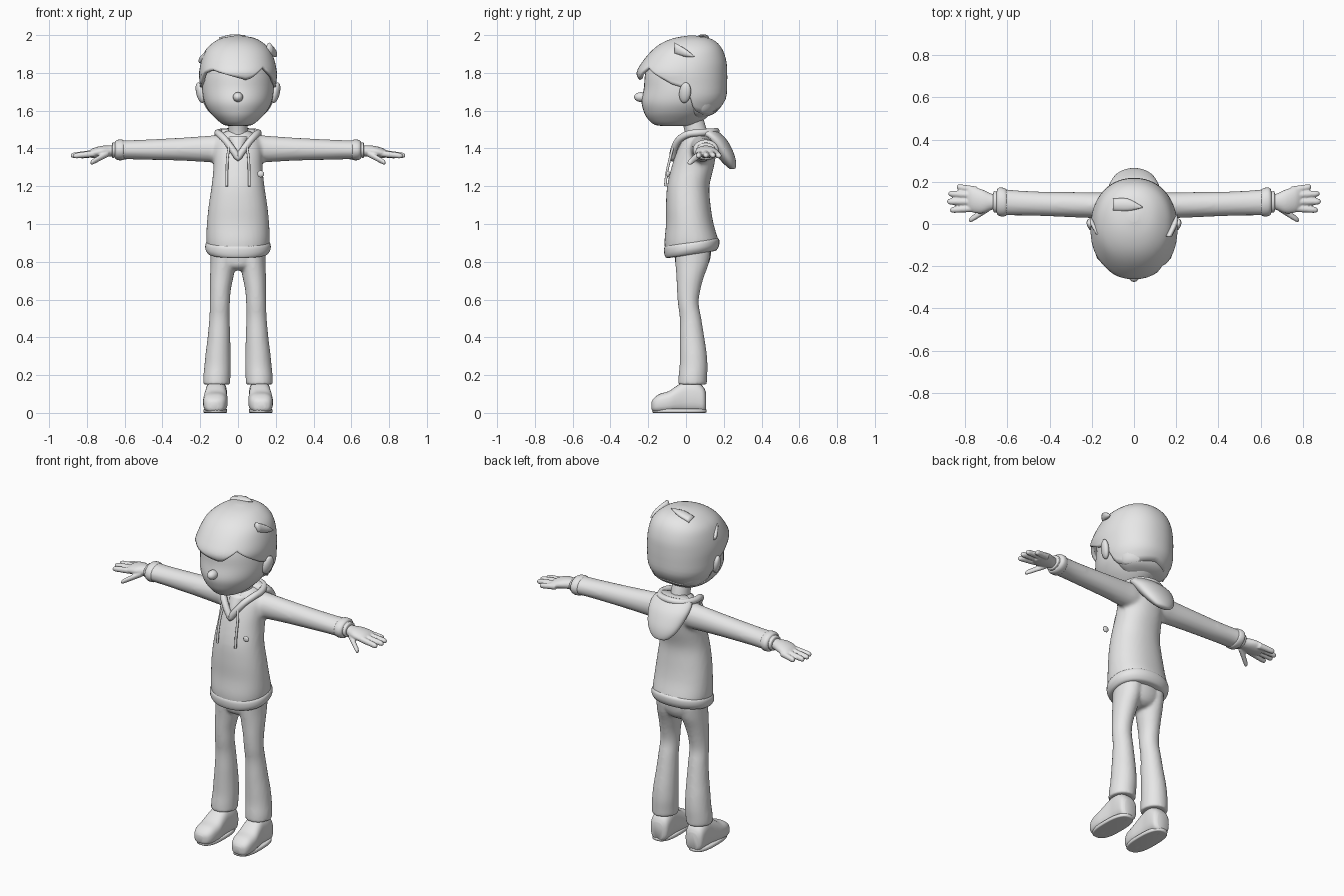
import bpy, bmesh, math
from mathutils import Vector

grey = bpy.data.materials.new("plain_grey")
grey.diffuse_color = (0.8, 0.8, 0.8, 1)


def spline(rows, steps=4):
    """Catmull-Rom interpolation through rows of numbers."""
    out = []
    for i in range(len(rows) - 1):
        a, b, c, d = (rows[max(i - 1, 0)], rows[i], rows[i + 1], rows[min(i + 2, len(rows) - 1)])
        for k in range(steps):
            t = k / steps
            out.append([0.5 * (2 * q + (r - p) * t + (2 * p - 5 * q + 4 * r - s) * t * t
                               + (3 * q - p - 3 * r + s) * t ** 3) for p, q, r, s in zip(a, b, c, d)])
    return out + [list(rows[-1])]


def power(v, p):
    return math.copysign(abs(v) ** (2 / p), v)


def skin(bm, loops, caps=True):
    """Join vertex loops with quads and close the ends."""
    n = len(loops[0])
    for lo, hi in zip(loops, loops[1:]):
        for i in range(n):
            j = (i + 1) % n
            bm.faces.new((lo[i], lo[j], hi[j], hi[i]))
    if caps:
        bm.faces.new(loops[0][::-1])
    bm.faces.new(loops[-1])


def loft(bm, rows, axis="z", n=28, p=2.0, side=1, steps=4):
    """Rows: position, centre a, centre b, radius a, radius b, optional tilt along b."""
    loops = []
    for row in spline(rows, steps):
        t, a, b, ra, rb = row[:5]
        tilt = row[5] if len(row) > 5 else 0
        ra, rb = max(ra, 0.001), max(rb, 0.001)
        loop = []
        for i in range(n):
            w = math.tau * i / n
            u, v = ra * power(math.cos(w), p), rb * power(math.sin(w), p)
            tt = t + tilt * v
            co = {"x": (tt, a + u, b + v), "y": (a + u, tt, b + v), "z": (a + u, b + v, tt)}[axis]
            loop.append(bm.verts.new((co[0] * side, co[1], co[2])))
        loops.append(loop)
    skin(bm, loops)


def finish(bm, name, voxel=0, smooth=3):
    bmesh.ops.recalc_face_normals(bm, faces=bm.faces)
    me = bpy.data.meshes.new(name)
    bm.to_mesh(me)
    bm.free()
    for f in me.polygons:
        f.use_smooth = True
    me.materials.append(grey)
    ob = bpy.data.objects.new(name, me)
    bpy.context.collection.objects.link(ob)
    if voxel:
        m = ob.modifiers.new("blend", "REMESH")
        m.mode, m.voxel_size, m.use_smooth_shade = "VOXEL", voxel, True
        m = ob.modifiers.new("soften", "SMOOTH")
        m.factor, m.iterations = 0.5, smooth
    return ob


def part(name, rows, **kw):
    bm = bmesh.new()
    loft(bm, rows, **kw)
    return finish(bm, name)


def cord(name, points, radius, cyclic=False):
    cu = bpy.data.curves.new(name, "CURVE")
    cu.dimensions, cu.bevel_depth, cu.bevel_resolution = "3D", radius, 3
    cu.use_fill_caps = True
    sp = cu.splines.new("POLY")
    pts = spline(points, 5)
    if cyclic:
        pts = pts[:-1]
    sp.points.add(len(pts) - 1)
    for q, co in zip(sp.points, pts):
        q.co = (*co, 1)
    sp.use_cyclic_u, sp.use_smooth = cyclic, True
    cu.materials.append(grey)
    bpy.context.collection.objects.link(bpy.data.objects.new(name, cu))


def ball(name, centre, size):
    bm = bmesh.new()
    bmesh.ops.create_uvsphere(bm, u_segments=20, v_segments=12, radius=1)
    for v in bm.verts:
        v.co = Vector(centre) + Vector(a * b for a, b in zip(v.co, size))
    return finish(bm, name)


# Head, nose and ears
part("head", [(1.518, 0, -.06, .03, .04), (1.525, 0, -.06, .075, .105), (1.56, 0, -.05, .12, .155),
              (1.60, 0, -.04, .155, .185), (1.65, 0, -.025, .18, .21), (1.72, 0, -.015, .19, .208),
              (1.80, 0, -.01, .185, .205), (1.88, 0, 0, .165, .18), (1.94, 0, .02, .1, .1)], n=40)
ball("nose", (0, -.238, 1.672), (.027, .037, .026))
for s, label in ((1, "left"), (-1, "right")):
    ear = ball("ear_" + label, (0, 0, 0), (.02, .032, .056))
    ear.location = (.2 * s, -.005, 1.695)
    ear.rotation_euler = (math.radians(-12), math.radians(10 * s), math.radians(-20 * s))
part("neck", [(1.42, 0, .06, .06, .065), (1.48, 0, .055, .052, .06), (1.57, 0, .03, .05, .058)])

# Hair shell with a swept fringe: profile by height, hairline by angle from the front
PROFILE = spline([(1.56, .02, .14, .12), (1.62, 0, .175, .185), (1.67, 0, .195, .213),
                  (1.75, -.012, .203, .23), (1.80, -.022, .206, .24), (1.86, -.008, .195, .222),
                  (1.92, .008, .172, .187), (1.96, .02, .132, .145), (1.985, .03, .085, .09),
                  (1.997, .03, .02, .02)], 6)
HAIRLINE = [(-180, 1.61), (-120, 1.58), (-102, 1.60), (-90, 1.72), (-75, 1.74), (-60, 1.80), (-42, 1.82),
            (-15, 1.79), (10, 1.762), (18, 1.77), (40, 1.83), (60, 1.78), (75, 1.74), (90, 1.72),
            (102, 1.60), (120, 1.58), (180, 1.61)]


def sample(table, x):
    for lo, hi in zip(table, table[1:]):
        if x <= hi[0]:
            t = max(0, (x - lo[0]) / (hi[0] - lo[0]))
            return [a + (b - a) * t for a, b in zip(lo[1:], hi[1:])]
    return list(table[-1][1:])


bm = bmesh.new()
loops = []
for j in range(25):
    f = math.sin(j / 24 * math.pi / 2)
    loop = []
    for i in range(72):
        deg = -180 + 5 * i
        base = sample(HAIRLINE, deg)[0]
        z = base + (1.997 - base) * f
        cy, rx, ry = sample(PROFILE, z)
        w = math.radians(deg)
        loop.append(bm.verts.new((rx * power(math.sin(w), 2.15), cy - ry * power(math.cos(w), 2.15), z)))
    loops.append(loop)
skin(bm, loops, caps=False)
hair = finish(bm, "hair")
m = hair.modifiers.new("thickness", "SOLIDIFY")
m.thickness, m.offset = .018, -1
# Filled underside of the hair at the nape
part("nape_hair", [(1.565, 0, .06, .09, .04), (1.585, 0, .075, .135, .075), (1.62, 0, .075, .16, .103),
                   (1.70, 0, .075, .18, .125)])
# Loose locks
part("side_lock", [(-.06, .165, 1.93, .015, .03), (0, .192, 1.905, .014, .02),
                   (.045, .203, 1.885, .002, .002)], axis="y", n=12)
part("crown_lock", [(-.1, .09, 1.97, .03, .018), (-.03, .09, 1.99, .03, .014),
                    (.04, .08, 1.997, .003, .002)], axis="x", n=12)
part("temple_lock", [(-.05, -.165, 1.89, .015, .025), (0, -.195, 1.87, .012, .018),
                     (.03, -.205, 1.855, .002, .002)], axis="y", n=12)

# Hoodie: torso and sleeves blended together
bm = bmesh.new()
loft(bm, [(.865, 0, .03, .15, .13, .15), (.90, 0, .03, .167, .144, .15), (1.0, 0, .02, .165, .126, .05),
          (1.1, 0, .012, .155, .118), (1.2, 0, .012, .14, .112), (1.3, 0, .035, .13, .112),
          (1.38, 0, .055, .13, .105), (1.43, 0, .065, .125, .093), (1.465, 0, .07, .1, .08),
          (1.495, 0, .07, .06, .062)], n=40, p=2.2)
for s in (1, -1):
    loft(bm, [(0, .08, 1.395, .06, .06), (.1, .085, 1.398, .066, .072), (.17, .088, 1.397, .062, .069),
              (.3, .092, 1.396, .06, .061), (.45, .096, 1.394, .058, .055), (.56, .1, 1.393, .06, .051),
              (.63, .104, 1.392, .064, .051)], axis="x", side=s)
finish(bm, "hoodie", .011, 5)
part("hoodie_hem", [(.838, 0, .028, .14, .12, .15), (.843, 0, .028, .158, .135, .15),
                    (.865, 0, .03, .172, .145, .15), (.893, 0, .03, .172, .146, .15),
                    (.908, 0, .028, .16, .136, .15)], n=40, p=2.2)
# Hood pouch, rolled collar and open neckline
part("hood", [(1.29, 0, .245, .02, .008), (1.30, 0, .242, .05, .022), (1.335, 0, .224, .085, .04),
              (1.38, 0, .198, .108, .053), (1.44, 0, .158, .125, .062), (1.48, 0, .122, .12, .06),
              (1.503, 0, .11, .09, .04)], n=36)
half = [(0, -.07, 1.35), (.03, -.064, 1.395), (.068, -.038, 1.445), (.098, .01, 1.475),
        (.105, .07, 1.483), (.075, .135, 1.487), (0, .16, 1.49)]
cord("collar", half + [(-x, y, z) for x, y, z in half[-2::-1]], .019, True)
part("inner_shirt", [(1.34, 0, -.055, .004, .012), (1.40, 0, -.03, .03, .03), (1.465, 0, .03, .06, .06)])

# Drawstrings and badge
for s, label in ((1, "left"), (-1, "right")):
    cord("drawstring_" + label, [(.045 * s, -.066, 1.42), (.056 * s, -.084, 1.35), (.059 * s, -.102, 1.27),
                                 (.06 * s, -.11, 1.2)], .007)
ball("badge", (.12, -.095, 1.265), (.018, .009, .018))

# Cuffs and hands
for s, label in ((1, "left"), (-1, "right")):
    part("cuff_" + label, [(.60, .102, 1.392, .055, .046), (.612, .103, 1.392, .066, .054),
                           (.635, .105, 1.392, .068, .054), (.648, .105, 1.392, .06, .048),
                           (.652, .105, 1.391, .05, .04), (.664, .105, 1.39, .05, .04),
                           (.668, .105, 1.39, .036, .03)], axis="x", side=s)
    bm = bmesh.new()
    loft(bm, [(.62, .105, 1.39, .034, .03), (.67, .105, 1.387, .037, .029), (.72, .107, 1.384, .057, .03),
              (.765, .115, 1.376, .06, .026), (.79, .12, 1.37, .05, .017)], axis="x", side=s)
    fingers = [((.755, .075, 1.373), (.872, .066, 1.36)), ((.755, .105, 1.376), (.886, .106, 1.362)),
               ((.755, .135, 1.376), (.88, .144, 1.362)), ((.745, .16, 1.372), (.84, .176, 1.36)),
               ((.685, .078, 1.375), (.782, .016, 1.322))]
    for a, b in fingers:
        rows = []
        for t, r in ((0, .018), (.5, .0165), (.85, .015), (.96, .011), (1, .004)):
            c = Vector(a).lerp(Vector(b), t)
            rows.append((c.x, c.y, c.z, r, r))
        loft(bm, rows, axis="x", n=12, side=s, steps=2)
    finish(bm, "hand_" + label, .0045, 3)

# Trousers: hips and flared legs blended together
bm = bmesh.new()
loft(bm, [(.755, 0, .03, .05, .05), (.775, 0, .03, .1, .08), (.82, 0, .035, .14, .095),
          (.90, 0, .035, .145, .1)], n=36)
for s in (1, -1):
    loft(bm, [(.15, .113, .034, .071, .076, -.5), (.19, .112, .036, .072, .076, -.3),
              (.25, .108, .04, .07, .074), (.32, .105, .038, .066, .071), (.4, .101, .032, .06, .065),
              (.5, .098, .024, .054, .057), (.58, .096, .012, .053, .055), (.65, .093, .014, .055, .062),
              (.72, .086, .022, .062, .073), (.79, .079, .032, .067, .088), (.86, .075, .036, .07, .096)],
         side=s)
finish(bm, "trousers", .009, 4)

# Shoes
for s, label in ((1, "left"), (-1, "right")):
    part("shoe_" + label, [(-.182, .125, .04, .02, .02), (-.17, .124, .042, .045, .036),
                           (-.14, .122, .05, .06, .05), (-.09, .12, .058, .065, .058),
                           (-.045, .118, .073, .061, .073), (0, .116, .085, .057, .085),
                           (.05, .115, .085, .058, .085), (.09, .115, .07, .054, .07),
                           (.106, .115, .06, .035, .05)], axis="y", p=2.7, side=s)
    part("sole_" + label, [(0, .12, -.035, .056, .135), (.003, .12, -.035, .062, .143),
                           (.018, .12, -.035, .062, .143), (.022, .12, -.035, .056, .135)], p=2.6, side=s, steps=2)
